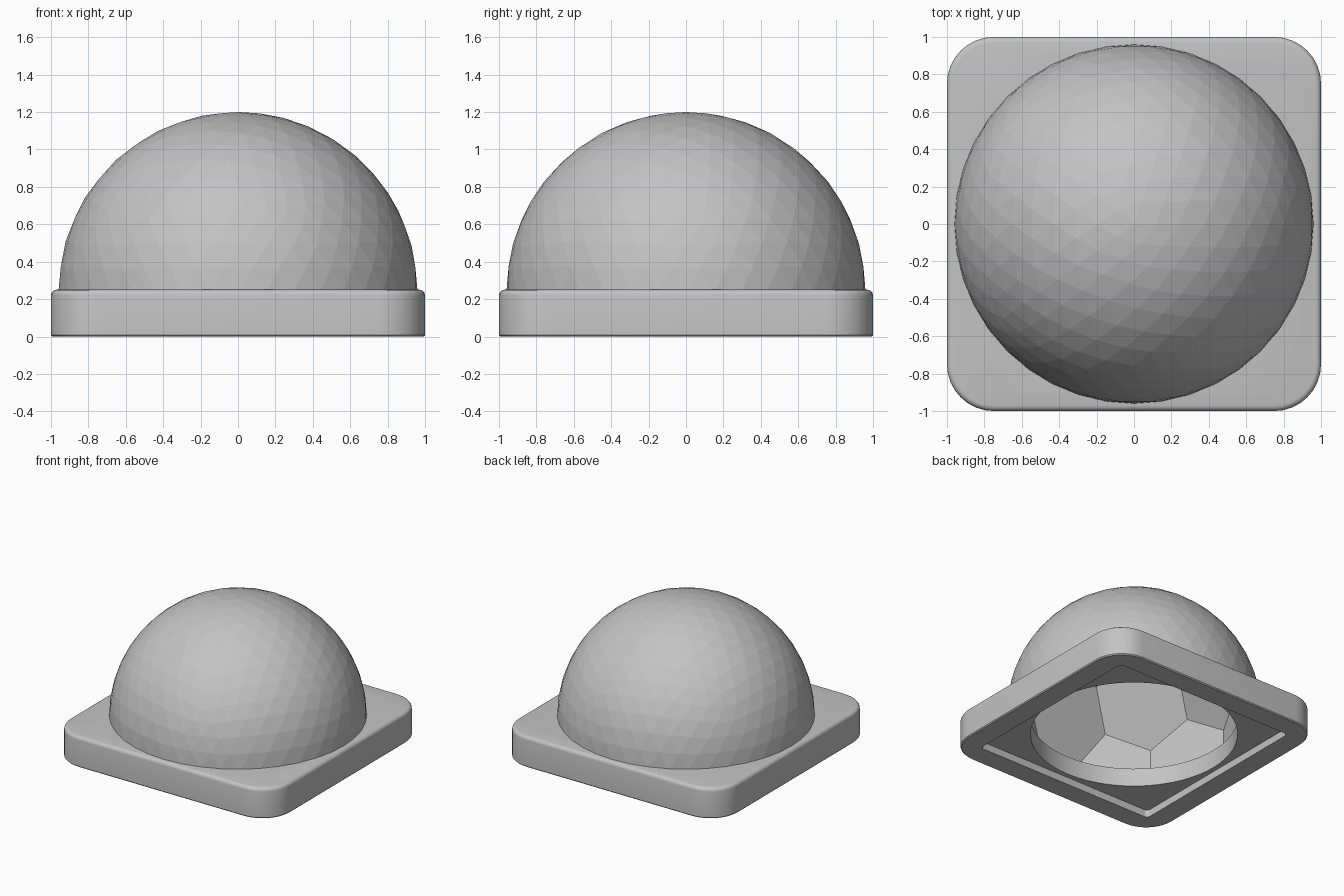
import bpy, bmesh, math
from mathutils import Matrix, Vector

cube = bpy.data.objects.get("Cube")
if cube:
    bpy.data.objects.remove(cube, do_unlink=True)

grey = bpy.data.materials.new("light_grey")
grey.use_nodes = True
grey.diffuse_color = (0.55, 0.55, 0.55, 1)
grey.node_tree.nodes["Principled BSDF"].inputs["Base Color"].default_value = (0.55, 0.55, 0.55, 1)

CENTRE = Vector((0, 0, 0.24))


def make(name, bm):
    bmesh.ops.recalc_face_normals(bm, faces=bm.faces)
    mesh = bpy.data.meshes.new(name)
    bm.to_mesh(mesh)
    bm.free()
    mesh.materials.append(grey)
    obj = bpy.data.objects.new(name, mesh)
    bpy.context.collection.objects.link(obj)
    return obj


def rounded_block(half, z0, z1, corner):
    """Square block with rounded vertical corners."""
    bm = bmesh.new()
    bmesh.ops.create_cube(bm, size=1)
    bmesh.ops.scale(bm, verts=bm.verts, vec=(2 * half, 2 * half, z1 - z0))
    bmesh.ops.translate(bm, verts=bm.verts, vec=(0, 0, (z0 + z1) / 2))
    upright = [e for e in bm.edges if abs(e.verts[0].co.z - e.verts[1].co.z) > 0.01]
    bmesh.ops.bevel(bm, geom=upright, offset=corner, segments=8, profile=0.5, affect='EDGES')
    return bm


def soften_rim(bm, z, offset, segments):
    rim = [e for e in bm.edges if all(abs(v.co.z - z) < 1e-4 for v in e.verts)]
    bmesh.ops.bevel(bm, geom=rim, offset=offset, segments=segments, profile=0.5, affect='EDGES')


def keep_above(bm, z):
    """Slice away everything below z and cap the opening."""
    geom = bm.verts[:] + bm.edges[:] + bm.faces[:]
    bmesh.ops.bisect_plane(bm, geom=geom, plane_co=(0, 0, z), plane_no=(0, 0, 1), clear_inner=True)
    bmesh.ops.holes_fill(bm, edges=[e for e in bm.edges if e.is_boundary], sides=0)


def carve(obj, cutters):
    for cutter in cutters:
        mod = obj.modifiers.new("carve", 'BOOLEAN')
        mod.operation, mod.solver, mod.object = 'DIFFERENCE', 'EXACT', cutter
    bpy.context.view_layer.update()
    graph = bpy.context.evaluated_depsgraph_get()
    mesh = bpy.data.meshes.new_from_object(obj.evaluated_get(graph))
    obj.modifiers.clear()
    obj.data = mesh


# Base plate with soft upper rim
bm = rounded_block(1, 0, 0.25, 0.25)
soften_rim(bm, 0.25, 0.03, 4)
soften_rim(bm, 0, 0.008, 1)
base_plate = make("base_plate", bm)

# Faceted dome sunk slightly into the plate
bm = bmesh.new()
bmesh.ops.create_icosphere(bm, subdivisions=4, radius=0.96, matrix=Matrix.Translation(CENTRE))
keep_above(bm, 0.23)
dome = make("dome", bm)

# Square recess under the plate
recess = make("recess_cutter", rounded_block(0.82, -0.1, 0.06, 0.03))

# Round opening
bm = bmesh.new()
bmesh.ops.create_cone(bm, cap_ends=True, segments=64, radius1=0.78, radius2=0.78, depth=0.5,
                      matrix=Matrix.Translation((0, 0, -0.02)))
opening = make("opening_cutter", bm)

# Hollow of hexagons and pentagons: a twenty-sided solid with its corners cut off
phi = (1 + math.sqrt(5)) / 2
corners = []
for a in (-1, 1):
    for b in (-phi, phi):
        corners += [Vector((0, a, b)), Vector((a, b, 0)), Vector((b, 0, a))]
bm = bmesh.new()
for p in corners:
    for q in corners:
        if 1.9 < (p - q).length < 2.1:
            bm.verts.new(CENTRE + p.lerp(q, 1 / 3).normalized() * 0.9)
bmesh.ops.convex_hull(bm, input=bm.verts)
bmesh.ops.dissolve_limit(bm, angle_limit=0.05, verts=bm.verts, edges=bm.edges)
keep_above(bm, 0.21)
hollow = make("hollow_cutter", bm)

carve(base_plate, [recess, opening, hollow])
carve(dome, [hollow])
for cutter in (recess, opening, hollow):
    bpy.data.objects.remove(cutter, do_unlink=True)

# Smooth the plate's rounded corners, keep the dome's flat facets
bpy.ops.object.select_all(action='DESELECT')
base_plate.select_set(True)
bpy.context.view_layer.objects.active = base_plate
bpy.ops.object.shade_smooth_by_angle(angle=math.radians(30))
